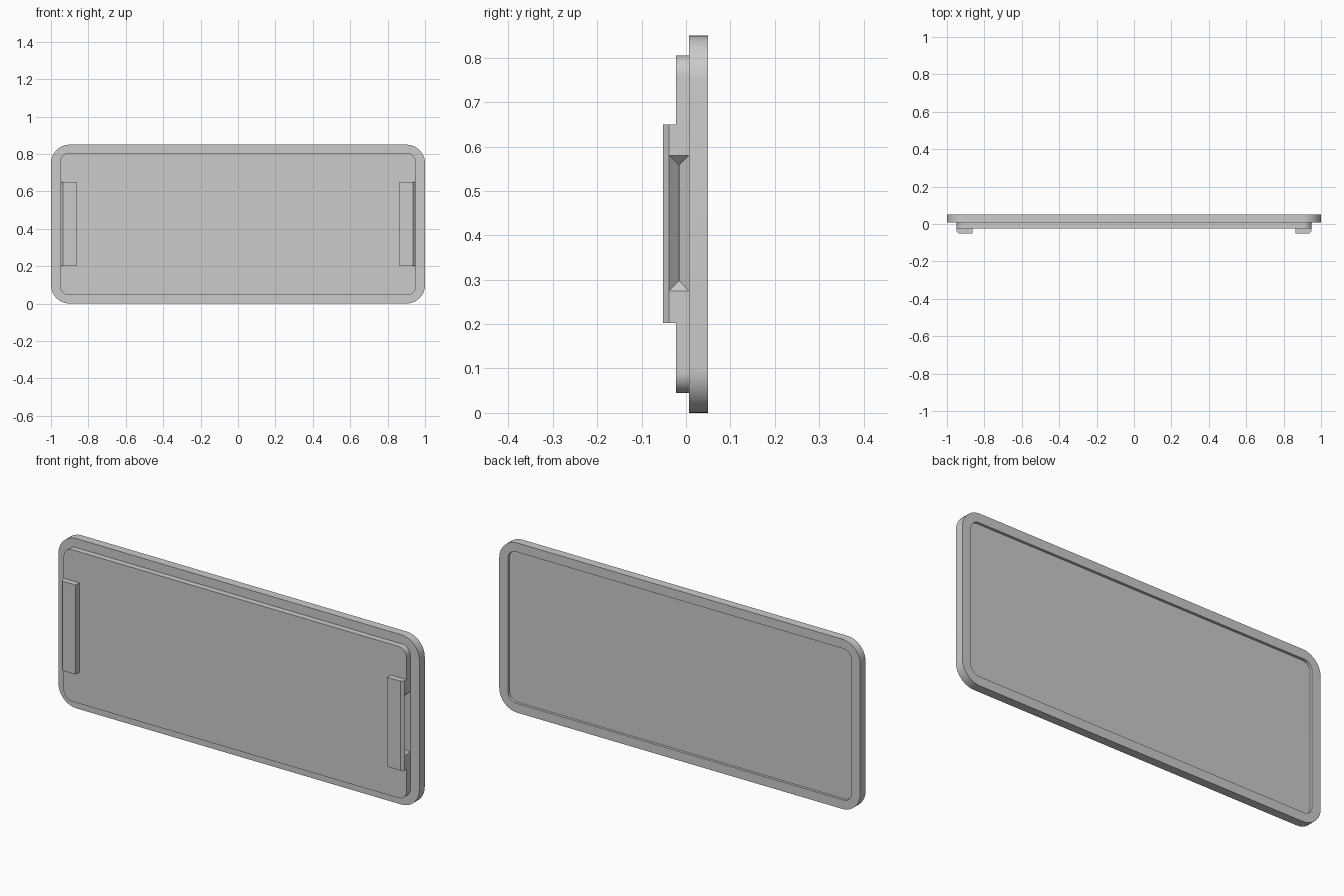
import bpy, bmesh, math

if "Cube" in bpy.data.objects:
    bpy.data.objects.remove(bpy.data.objects["Cube"], do_unlink=True)

MID_Z = 0.425
grey = bpy.data.materials.new("light grey")
grey.use_nodes = True
grey.diffuse_color = (0.6, 0.6, 0.6, 1)
grey.node_tree.nodes["Principled BSDF"].inputs["Base Color"].default_value = (0.6, 0.6, 0.6, 1)


def loft(name, rings):
    """Join equal-length rings of points into a closed solid."""
    bm = bmesh.new()
    loops = [[bm.verts.new(p) for p in ring] for ring in rings]
    for a, b in zip(loops, loops[1:]):
        for i in range(len(a)):
            j = (i + 1) % len(a)
            bm.faces.new((a[i], a[j], b[j], b[i]))
    bm.faces.new(loops[0])
    bm.faces.new(loops[-1])
    bmesh.ops.recalc_face_normals(bm, faces=bm.faces)
    mesh = bpy.data.meshes.new(name)
    bm.to_mesh(mesh)
    bm.free()
    mesh.materials.append(grey)
    obj = bpy.data.objects.new(name, mesh)
    bpy.context.collection.objects.link(obj)
    return obj


def rounded(w, h, r, y, steps=10):
    """Rounded rectangle in the upright plane at depth y."""
    ring = []
    for k, (sx, sz) in enumerate([(1, 1), (-1, 1), (-1, -1), (1, -1)]):
        for s in range(steps + 1):
            a = math.pi / 2 * (k + s / steps)
            ring.append((sx * (w - r) + r * math.cos(a), y,
                         MID_Z + sz * (h - r) + r * math.sin(a)))
    return ring


def rect(x, y0, y1, z0, z1):
    return [(x, y0, z0), (x, y1, z0), (x, y1, z1), (x, y0, z1)]


def cut(obj, cutter):
    mod = obj.modifiers.new("finger groove", "BOOLEAN")
    mod.operation = "DIFFERENCE"
    mod.solver = "EXACT"
    mod.object = cutter


# Lid: raised front panel, wider rim, shallow recess in the back
lid = loft("lid_panel", [
    rounded(0.95, 0.38, 0.045, -0.023),
    rounded(0.95, 0.38, 0.045, 0.007),
    rounded(1.0, 0.425, 0.1, 0.007),
    rounded(1.0, 0.425, 0.1, 0.05),
    rounded(0.952, 0.379, 0.045, 0.05),
    rounded(0.952, 0.379, 0.045, 0.037),
])

# Clip bars with a chamfered outer edge, and the grooves behind them
for side, s in (("left", 1), ("right", -1)):
    profile = [(0.863, -0.023), (0.863, -0.052), (0.936, -0.052), (0.95, -0.038), (0.95, -0.023)]
    clip = loft(side + "_clip_bar",
                [[(s * x, y, z) for x, y in profile] for z in (0.202, 0.65)])
    groove = loft(side + "_groove_cutter", [
        rect(s * 0.99, -0.038, 0.0065, 0.275, 0.58),
        rect(s * 0.95, -0.038, 0.0065, 0.275, 0.58),
        rect(s * 0.928, -0.0162, -0.0152, 0.297, 0.558),
    ])
    groove.hide_render = True
    groove.hide_viewport = True
    groove.display_type = "WIRE"
    cut(lid, groove)
    cut(clip, groove)

# Smooth the rounded corners only
bpy.ops.object.select_all(action="DESELECT")
lid.select_set(True)
bpy.context.view_layer.objects.active = lid
bpy.ops.object.shade_smooth_by_angle(angle=math.radians(30))
